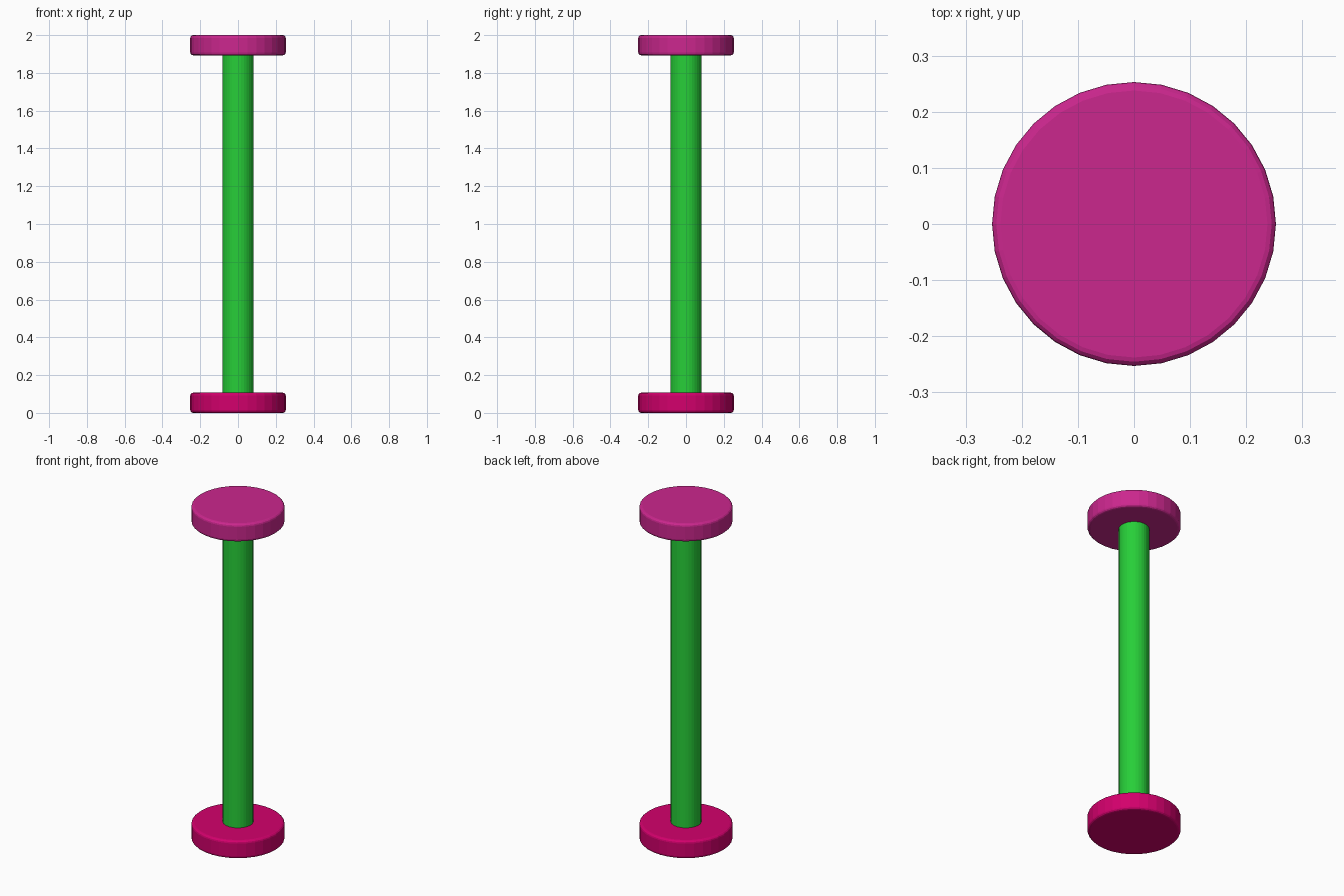
import bpy

if "Cube" in bpy.data.objects:
    bpy.data.objects.remove(bpy.data.objects["Cube"])


def material(name, rgb):
    m = bpy.data.materials.new(name)
    m.diffuse_color = (*rgb, 1.0)
    m.use_nodes = True
    m.node_tree.nodes["Principled BSDF"].inputs["Base Color"].default_value = m.diffuse_color
    return m


def cylinder(name, radius, z0, z1, mat, bevel=0.0):
    bpy.ops.mesh.primitive_cylinder_add(
        vertices=32, radius=radius, depth=z1 - z0, location=(0, 0, (z0 + z1) / 2))
    ob = bpy.context.object
    ob.name = name
    ob.data.materials.append(mat)
    if bevel:
        mod = ob.modifiers.new("rounded_rim", 'BEVEL')
        mod.width = bevel
        mod.segments = 3
        mod.limit_method = 'ANGLE'
        mod.angle_limit = 0.7
    return ob


green = material("rod_green", (0.02, 0.62, 0.04))
red_pink = material("base_pink", (0.65, 0.0, 0.15))
pink = material("cap_pink", (0.60, 0.02, 0.27))

# Round end plates with softened rims
cylinder("base_plate", 0.253, 0.0, 0.107, red_pink, 0.015)
cylinder("top_plate", 0.253, 1.893, 2.0, pink, 0.015)

# Central rod joining the plates
cylinder("rod", 0.083, 0.05, 1.95, green)
